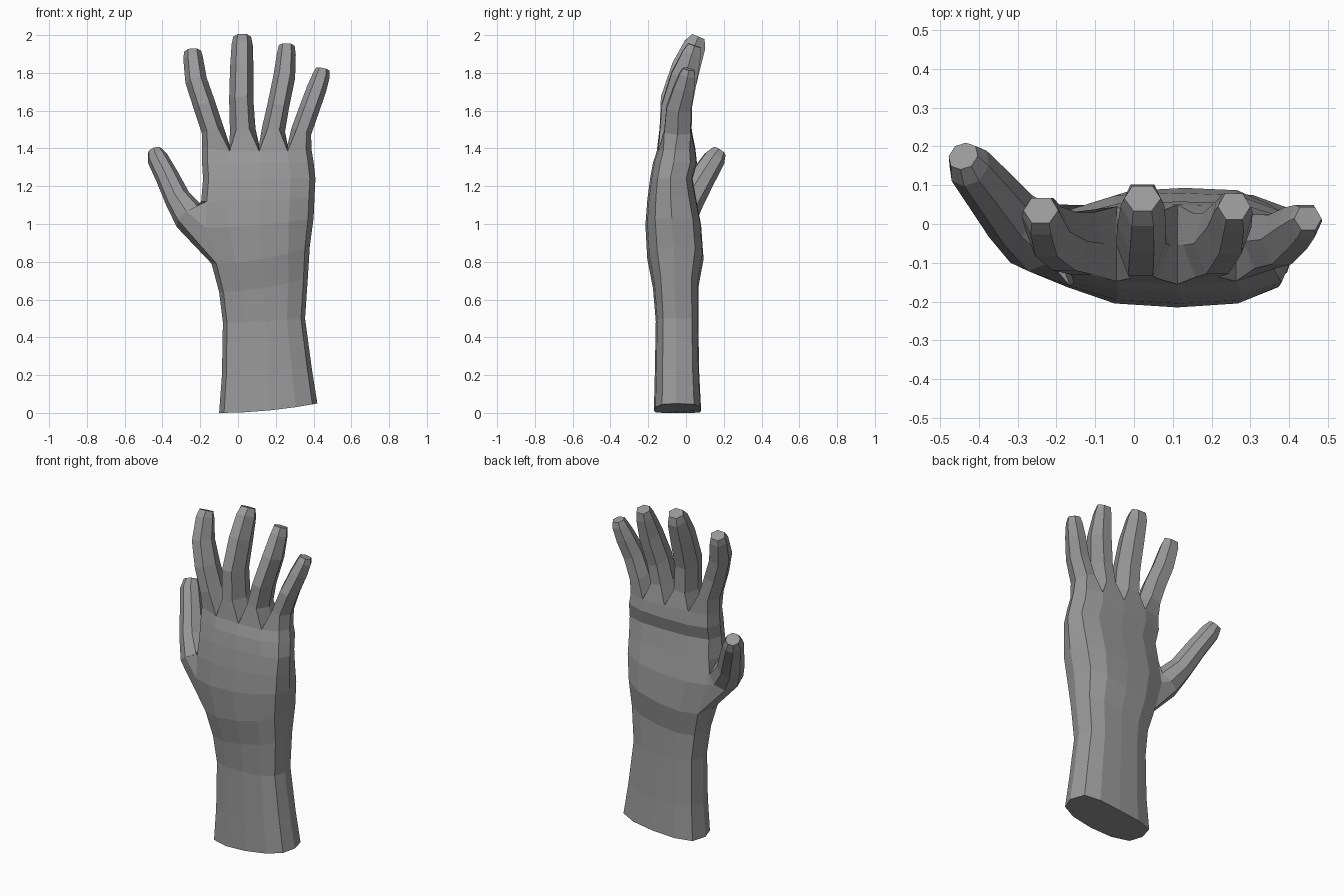
import bpy, bmesh
from mathutils import Vector

skin = bpy.data.materials.new("plain_grey")
skin.diffuse_color = (0.32, 0.32, 0.32, 1)
bm = bmesh.new()


def bridge(a, b):
    n = len(a)
    for i in range(n):
        j = (i + 1) % n
        bm.faces.new((a[i], a[j], b[j], b[i]))


# cross-section of forearm and palm: (fraction of width, depth factor, front = negative)
SECTION = [(.05, -.65), (.25, -.93), (.52, -1), (.78, -.93), (.95, -.65), (1, -.05),
           (.95, .7), (.78, .96), (.52, 1), (.25, .95), (.05, .7), (0, 0)]
# z left, z right, x min, x max, y front, y back
ROWS = [(0.0, .05, -.10, .42, -.17, .08),
        (.20, .24, -.085, .39, -.165, .07),
        (.48, .50, -.08, .355, -.16, .065),
        (.64, .72, -.10, .37, -.175, .065),
        (.79, .88, -.14, .38, -.205, .093),
        (.98, 1.03, -.20, .40, -.215, .08),
        (1.12, 1.14, -.195, .405, -.205, .055),
        (1.24, 1.24, -.185, .41, -.19, .035),
        (1.32, 1.33, -.19, .40, -.175, .058),
        (1.40, 1.39, -.19, .39, -.155, .05)]
THUMB_ROW = 4

rings = []
for zl, zr, x0, x1, yf, yb in ROWS:
    mid, half = (yf + yb) / 2, (yb - yf) / 2
    rings.append([bm.verts.new((x0 + (x1 - x0) * u, mid + half * v, zl + (zr - zl) * u * u))
                  for u, v in SECTION])

# forearm and palm walls, leaving a hole for the thumb
bm.faces.new(rings[0][::-1])
for k in range(len(rings) - 1):
    for i in range(12):
        j = (i + 1) % 12
        if k in (THUMB_ROW, THUMB_ROW + 1) and i in (10, 11):
            continue
        a, b = rings[k], rings[k + 1]
        bm.faces.new((a[i], a[j], b[j], b[i]))


def digit(base, path, profile):
    """Grow a digit from a base loop; path holds x, y, z, half width, half depth."""
    pts = [Vector(p[:3]) for p in path]
    loop = base
    for i, (x, y, z, w, d) in enumerate(path):
        t = (pts[min(i + 1, len(pts) - 1)] - pts[max(i - 1, 0)]).normalized()
        front = Vector((0, -1, 0))
        front = (front - t * front.dot(t)).normalized()
        side = t.cross(front)
        ring = [bm.verts.new(pts[i] + side * w * s + front * d * f) for s, f in profile]
        bridge(loop, ring)
        loop = ring
    bm.faces.new(loop)


# webs between the fingers
top = rings[-1]
front, back = top[0:5], top[10:5:-1]
webs = [top[11]]
for i in range(1, 4):
    p = (front[i].co + back[i].co) / 2
    webs.append(bm.verts.new((p.x, p.y, 1.42)))
    front[i].co.z = 1.385
webs.append(top[5])

HEX = [(-.5, 1), (.5, 1), (1, 0), (.55, -1), (-.55, -1), (-1, 0)]
FINGERS = [
    # index
    [(-.135, -.05, 1.50, .060, .080), (-.178, -.045, 1.63, .060, .075),
     (-.222, -.02, 1.76, .058, .066), (-.238, .02, 1.88, .052, .050),
     (-.240, .035, 1.915, .045, .035)],
    # middle
    [(.025, -.055, 1.50, .068, .085), (.017, -.05, 1.66, .064, .084),
     (.020, .00, 1.83, .062, .075), (.022, .048, 1.95, .056, .058),
     (.022, .066, 1.992, .047, .035)],
    # ring
    [(.188, -.055, 1.50, .062, .082), (.212, -.05, 1.62, .058, .080),
     (.245, -.01, 1.78, .058, .070), (.256, .03, 1.90, .050, .050),
     (.258, .045, 1.945, .042, .035)],
    # little
    [(.335, -.045, 1.49, .055, .070), (.378, -.04, 1.61, .054, .064),
     (.418, -.01, 1.72, .052, .054), (.442, .008, 1.79, .045, .042),
     (.448, .014, 1.82, .036, .030)],
]
for i, path in enumerate(FINGERS):
    base = [front[i], front[i + 1], webs[i + 1], back[i + 1], back[i], webs[i]]
    digit(base, path, HEX)

# thumb grown from the hole in the palm side
lo, mi, hi = rings[THUMB_ROW:THUMB_ROW + 3]
hole = [lo[0], lo[11], lo[10], mi[10], hi[10], hi[11], hi[0], mi[0]]
OCT = [(-.7, .75), (-1, 0), (-.7, -.75), (0, -1), (.7, -.75), (1, 0), (.7, .75), (0, 1)]
THUMB = [(-.250, -.035, 1.035, .090, .095),
         (-.318, .02, 1.13, .070, .080),
         (-.375, .09, 1.25, .062, .070),
         (-.425, .15, 1.345, .056, .060),
         (-.440, .175, 1.385, .040, .040)]
digit(hole, THUMB, OCT)

bmesh.ops.recalc_face_normals(bm, faces=bm.faces[:])
mesh = bpy.data.meshes.new("hand")
bm.to_mesh(mesh)
bm.free()
mesh.materials.append(skin)
hand = bpy.data.objects.new("hand", mesh)
bpy.context.collection.objects.link(hand)
